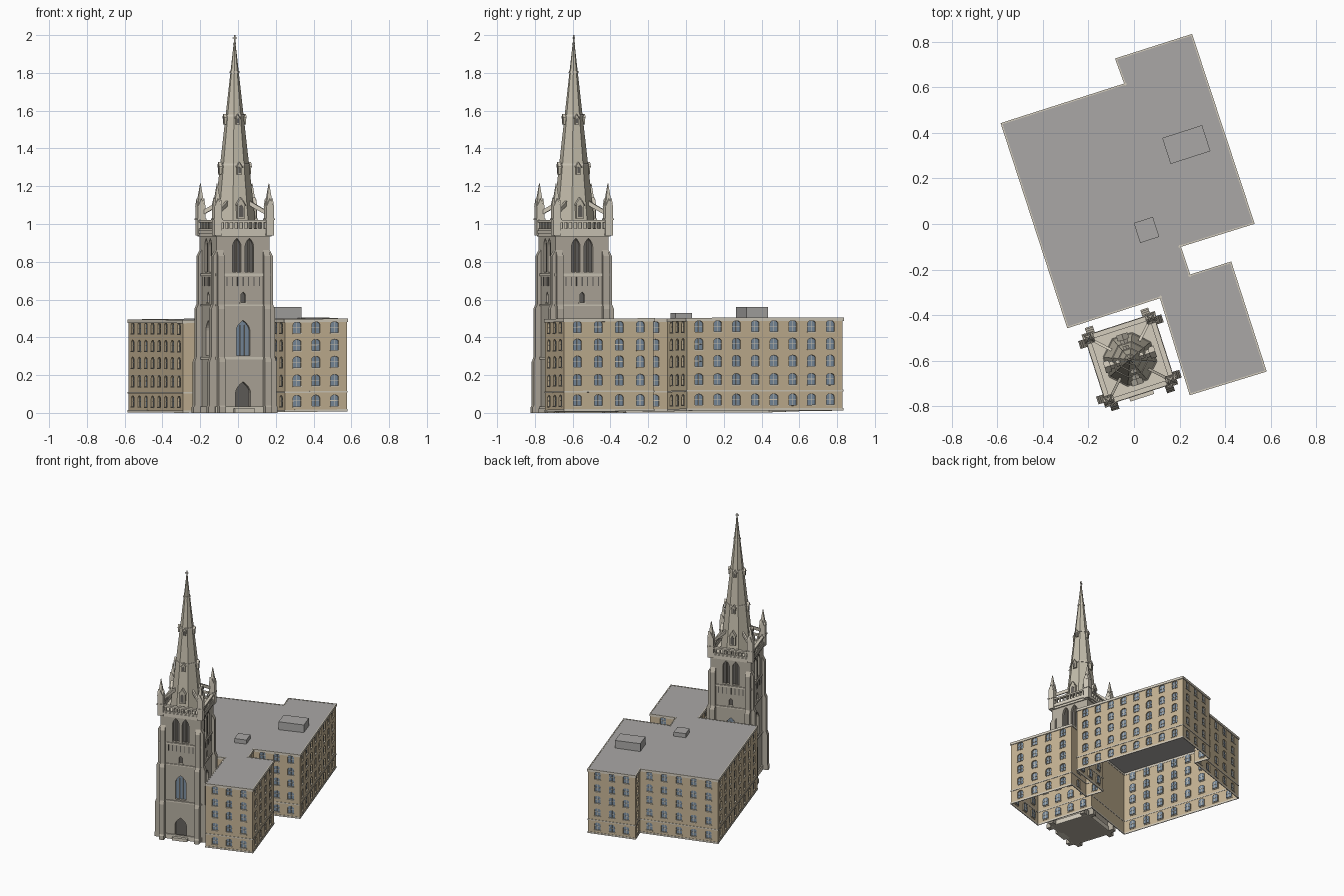
import bpy, bmesh
from math import cos, sin, pi, radians, floor
from mathutils import Matrix, Vector

if "Cube" in bpy.data.objects:
    bpy.data.objects.remove(bpy.data.objects["Cube"])

PARTS = {}
COL = {"brick": (0.57, 0.46, 0.30, 1), "stone": (0.46, 0.42, 0.35, 1), "trim": (0.66, 0.61, 0.51, 1),
       "spire": (0.55, 0.51, 0.41, 1), "glass": (0.20, 0.27, 0.35, 1), "dark": (0.13, 0.12, 0.11, 1),
       "roof": (0.40, 0.39, 0.38, 1)}
MATS = {}
for k, c in COL.items():
    MATS[k] = bpy.data.materials.new(k)
    MATS[k].diffuse_color = c


def part(name, mat):
    if name not in PARTS:
        PARTS[name] = (bmesh.new(), mat)
    return PARTS[name][0]


def face(bm, M, pts):
    return bm.faces.new([bm.verts.new(M @ Vector(p)) for p in pts])


def prism(bm, M, prof, y0, y1):
    """Closed prism: x-z profile extruded along y."""
    a = [bm.verts.new(M @ Vector((x, y0, z))) for x, z in prof]
    b = [bm.verts.new(M @ Vector((x, y1, z))) for x, z in prof]
    n = len(prof)
    fs = [bm.faces.new(a), bm.faces.new(b)]
    fs += [bm.faces.new((a[i], a[(i + 1) % n], b[(i + 1) % n], b[i])) for i in range(n)]
    bmesh.ops.recalc_face_normals(bm, faces=fs)


def box(bm, M, x0, x1, y0, y1, z0, z1):
    prism(bm, M, [(x0, z0), (x1, z0), (x1, z1), (x0, z1)], y0, y1)


def cone(bm, M, r1, r2, z0, z1, n):
    bmesh.ops.create_cone(bm, cap_ends=True, segments=n, radius1=r1, radius2=r2, depth=z1 - z0,
                          matrix=M @ Matrix.Translation((0, 0, (z0 + z1) / 2)) @ Matrix.Rotation(pi / n, 4, 'Z'))


def arch(w, spring, rise, pointed, steps=4):
    ts = [i / steps for i in range(steps + 1)]
    r = [(w * (1 - t * t), spring + rise * t) if pointed else
         (w * cos(t * pi / 2), spring + rise * sin(t * pi / 2)) for t in ts]
    return r + [(-x, z) for x, z in reversed(r[:-1])]


def panel(wall, pane, M, x0, x1, z0, z1, w, sill, top, rise, pointed, depth):
    """Wall panel pierced by a recessed arched opening."""
    c, sp = (x0 + x1) / 2, top - rise
    top_arc = [(c + x, z) for x, z in arch(w, sp, rise, pointed)]
    q = lambda pts: face(wall, M, [(x, 0, z) for x, z in pts])
    q([(x0, z0), (c - w, z0), (c - w, sp), (c - w, z1), (x0, z1)])
    q([(c + w, z0), (x1, z0), (x1, z1), (c + w, z1), (c + w, sp)])
    if sill > z0:
        q([(c - w, z0), (c + w, z0), (c + w, sill), (c - w, sill)])
    q(top_arc + [(c - w, z1), (c + w, z1)][0:2])
    ring = [(c - w, sill), (c + w, sill)] + top_arc
    for i, (xa, za) in enumerate(ring):
        xb, zb = ring[(i + 1) % len(ring)]
        face(wall, M, [(xa, 0, za), (xa, depth, za), (xb, depth, zb), (xb, 0, zb)])
    face(pane, M, [(x, depth, z) for x, z in ring])


# ---------- brick building ----------
foot = [(0.252, 0.829), (-0.077, 0.724), (-0.037, 0.614), (-0.58, 0.44), (-0.29, -0.452), (0.117, -0.32),
        (0.248, -0.746), (0.577, -0.645), (0.424, -0.171), (0.244, -0.228), (0.2, -0.097), (0.524, 0.004)]
SLOPE = Matrix(((1, 0, 0, 0), (0, 1, 0, 0), (0.01, 0.006, 1, 0.006), (0, 0, 0, 1)))
walls, panes = part("brick_walls", "brick"), part("window_panes", "glass")
bands, bars = part("stone_bands", "trim"), part("window_bars", "trim")
floors = [0, 0.108, 0.205, 0.295, 0.388, 0.488]
for i, p in enumerate(foot):
    p, e = Vector(p), Vector(foot[(i + 1) % len(foot)])
    L, d = (e - p).length, (e - p).normalized()
    M = SLOPE @ Matrix(((d.x, -d.y, 0, p.x), (d.y, d.x, 0, p.y), (0, 0, 1, 0), (0, 0, 0, 1)))
    for z, h, o in ((0, 0.012, 0.003), (0.101, 0.008, 0.003), (0.474, 0.018, 0.005)):
        box(bands, M, -o, L + o, -o, 0.002, z, z + h)
    if i == 4:  # blank wall behind the tower
        face(walls, M, [(0, 0, 0), (L, 0, 0), (L, 0, 0.488), (0, 0, 0.488)])
        continue
    n = max(1, floor(L / 0.105))
    edge = 0.016 if n > 1 else 0
    bay = (L - 2 * edge) / n
    for xa, xb in ((0, edge), (L - edge, L)):
        if edge:
            face(walls, M, [(xa, 0, 0), (xb, 0, 0), (xb, 0, 0.488), (xa, 0, 0.488)])
    for b in range(n):
        x = edge + b * bay
        c = x + bay / 2
        for z0, z1 in zip(floors, floors[1:]):
            s = z0 + 0.030
            panel(walls, panes, M, x, x + bay, z0, z1, 0.022, s, s + 0.058, 0.014, False, 0.009)
            box(bars, M, c - 0.025, c + 0.025, -0.003, 0.004, s - 0.005, s)
            box(bars, M, c - 0.0015, c + 0.0015, 0.006, 0.011, s, s + 0.057)
            box(bars, M, c - 0.022, c + 0.022, 0.006, 0.011, s + 0.027, s + 0.030)
face(part("flat_roof", "roof"), SLOPE, [(x, y, 0.490) for x, y in foot])
# rooftop plant boxes
for x, y, a, b, top in ((0.23, 0.349, 0.092, 0.06, 0.560), (0.055, -0.026, 0.044, 0.046, 0.528)):
    M = Matrix.Translation((x, y, 0)) @ Matrix.Rotation(radians(17.9), 4, 'Z')
    box(part("roof_boxes", "roof"), M, -a, a, -b, b, 0.48, top)

# ---------- church tower ----------
T = Matrix.Translation((-0.018, -0.595, 0)) @ Matrix.Rotation(radians(17.9), 4, 'Z')
stone, trim = part("tower_walls", "stone"), part("tower_bands", "trim")
dark, glass = part("tower_dark_openings", "dark"), part("tower_windows", "glass")
butt, rail = part("buttresses", "stone"), part("parapet", "trim")
pin, fly = part("pinnacles", "trim"), part("flying_struts", "trim")
luc, spire = part("spire_dormers", "spire"), part("spire", "spire")
H = 0.147
for k in range(4):
    R = T @ Matrix.Rotation(k * pi / 2, 4, 'Z')
    F = R @ Matrix.Translation((0, -H, 0))
    # pierced wall stages
    if k == 0:
        panel(stone, dark, F, -H, H, 0, 0.29, 0.042, 0.02, 0.165, 0.06, True, 0.025)
        box(trim, F, -0.055, 0.055, -0.03, 0.02, 0, 0.022)
    else:
        face(stone, F, [(-H, 0, 0), (H, 0, 0), (H, 0, 0.29), (-H, 0, 0.29)])
    panel(stone, glass, F, -H, H, 0.29, 0.57, 0.038, 0.305, 0.49, 0.055, True, 0.018)
    for x in (-0.013, 0.013):
        box(trim, F, x - 0.002, x + 0.002, 0.010, 0.02, 0.305, 0.465)
    panel(stone, dark, F, -H, H, 0.57, 0.73, 0.013, 0.585, 0.64, 0.02, True, 0.015)
    box(trim, F, -0.02, 0.02, -0.006, 0.002, 0.578, 0.585)
    for s in (-1, 1):
        a, b = sorted((0, s * 0.07))
        panel(stone, dark, F, a, b, 0.73, 0.95, 0.024, 0.745, 0.925, 0.045, True, 0.02)
        a, b = sorted((s * 0.07, s * H))
        face(stone, F, [(a, 0, 0.73), (b, 0, 0.73), (b, 0, 0.95), (a, 0, 0.95)])
        box(stone, F, s * 0.035 - 0.003, s * 0.035 + 0.003, 0.006, 0.022, 0.745, 0.915)
    # blind slits under the belfry
    for j in range(7):
        x = (j - 3) * 0.03
        box(dark, F, x - 0.003, x + 0.003, -0.002, 0.004, 0.672, 0.72)
    # string courses
    for z, h, o in ((0, 0.035, 0.008), (0.283, 0.012, 0.007), (0.565, 0.01, 0.006),
                    (0.725, 0.012, 0.006), (0.935, 0.016, 0.008), (0.95, 0.016, 0.014)):
        box(trim, F, -H - o, H + o, -o, 0.003, z, z + h)
    # stepped buttresses, two per corner
    prof = [(0.14, 0), (0.192, 0), (0.192, 0.03), (0.186, 0.04), (0.186, 0.27), (0.177, 0.295), (0.177, 0.55),
            (0.166, 0.575), (0.166, 0.83), (0.146, 0.865)]
    for x in (-0.128, 0.128):
        Q = R @ Matrix.Translation((x, 0, 0)) @ Matrix.Rotation(pi / 2, 4, 'Z')
        prism(butt, Q, [(-o, z) for o, z in prof], -0.018, 0.018)
    # parapet rails and balusters
    box(rail, F, -H, H, -0.010, 0.008, 0.966, 0.976)
    box(rail, F, -H, H, -0.012, 0.010, 1.008, 1.020)
    for j in range(9):
        x = (j - 4) * 0.0265
        box(rail, F, x - 0.005, x + 0.005, -0.007, 0.004, 0.97, 1.012)
    # corner pinnacle
    P = R @ Matrix.Translation((-0.144, -0.144, 0))
    box(pin, P, -0.021, 0.021, -0.021, 0.021, 0.94, 1.095)
    box(pin, P, -0.025, 0.025, -0.025, 0.025, 1.020, 1.03)
    for s in range(4):
        prism(pin, P @ Matrix.Rotation(s * pi / 2, 4, 'Z'), [(-0.021, 1.09), (0.021, 1.09), (0, 1.135)], -0.022, 0)
    cone(pin, P, 0.026, 0.002, 1.09, 1.215, 4)
    # diagonal flying strut to the spire
    D = R @ Matrix.Rotation(pi / 4, 4, 'Z')
    prism(fly, D, [(0.195, 1.045), (0.195, 1.068), (0.085, 1.125), (0.085, 1.10)], -0.006, 0.006)
    # three tiers of gabled spire dormers
    for z, w, h, out in ((1.03, 0.022, 0.07, 0.114), (1.262, 0.013, 0.04, 0.088), (1.527, 0.010, 0.034, 0.060)):
        prism(luc, R, [(-w, z), (w, z), (w, z + h), (0, z + h + w * 1.6), (-w, z + h)], -out, -0.02)
        prism(dark, R, [(-w * .55, z + .008), (w * .55, z + .008)] + arch(w * .55, z + h * .75, h * .3, True),
              -out - 0.001, -out + 0.004)
        prism(rail, R, [(-w - .004, z + h - .003), (0, z + h + w * 1.6), (w + .004, z + h - .003),
                        (w + .004, z + h + .003), (0, z + h + w * 1.6 + .006), (-w - .004, z + h + .003)],
              -out - 0.003, -0.03)
# tower floor and deck
face(stone, T, [(-H, -H, 0), (-H, H, 0), (H, H, 0), (H, -H, 0)])
box(part("tower_deck", "trim"), T, -H, H, -H, H, 0.95, 0.968)
# octagonal spire with bands and finial cross
rad = lambda z: 0.004 + 0.112 * (1.965 - z) / 1.0
cone(spire, T, rad(0.965), rad(1.965), 0.965, 1.965, 8)
for z in (0.968, 1.31, 1.57, 1.80):
    cone(trim, T, rad(z) + 0.004, rad(z + 0.01) + 0.004, z, z + 0.01, 8)
cross = part("finial_cross", "stone")
cone(cross, T, 0.008, 0.006, 1.95, 1.962, 8)
box(cross, T, -0.003, 0.003, -0.003, 0.003, 1.95, 2.0)
box(cross, T, -0.012, 0.012, -0.003, 0.003, 1.981, 1.987)

for name, (bm, mat) in PARTS.items():
    me = bpy.data.meshes.new(name)
    bm.to_mesh(me)
    bm.free()
    me.materials.append(MATS[mat])
    bpy.context.collection.objects.link(bpy.data.objects.new(name, me))

for m in bpy.data.materials:
    if m.users and not m.is_grease_pencil:
        m.use_nodes = True
        m.node_tree.nodes["Principled BSDF"].inputs["Base Color"].default_value = m.diffuse_color
